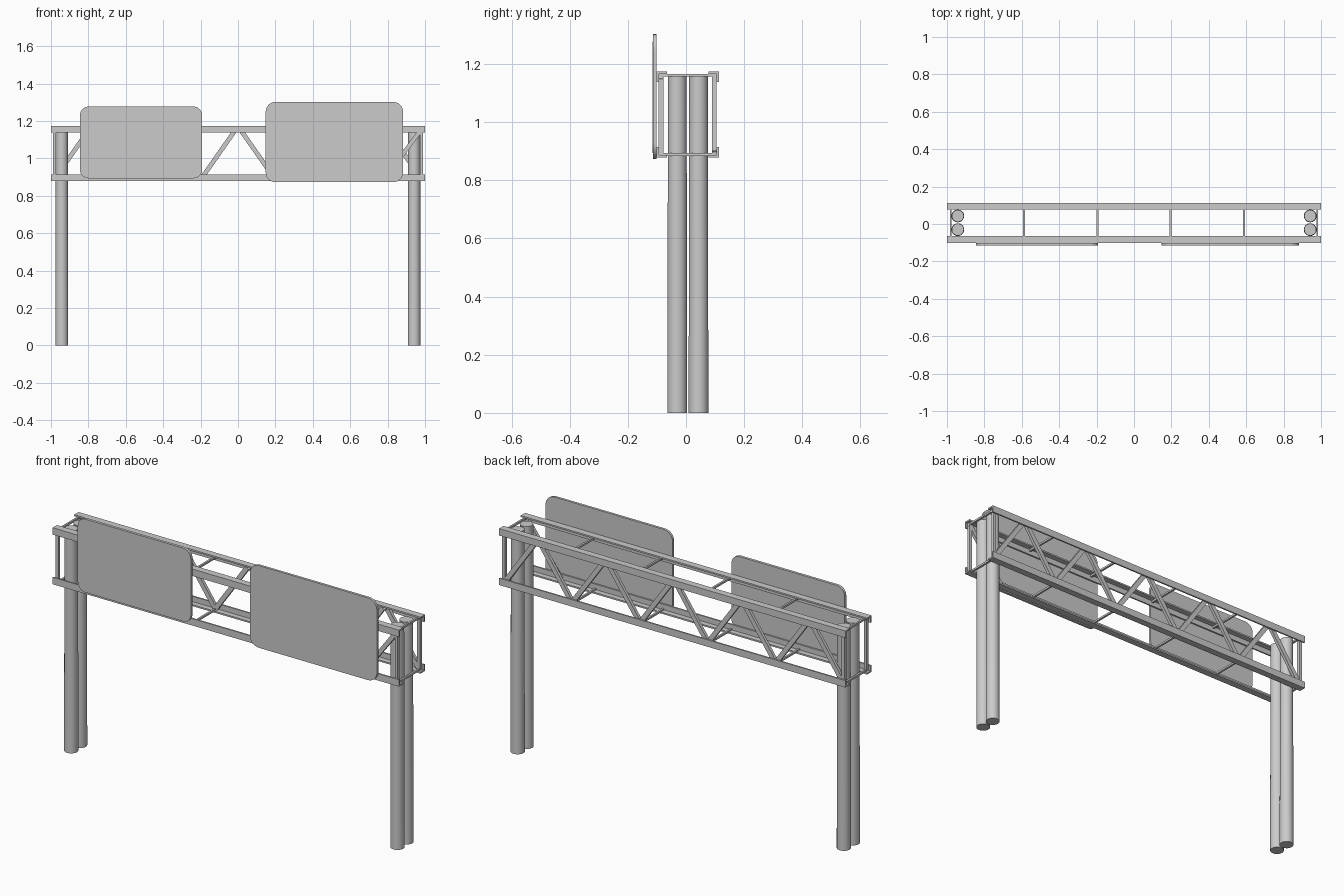
import bpy, bmesh, math
from mathutils import Vector, Matrix

if "Cube" in bpy.data.objects:
    bpy.data.objects.remove(bpy.data.objects["Cube"])


def make(name, bm):
    bmesh.ops.recalc_face_normals(bm, faces=bm.faces)
    me = bpy.data.meshes.new(name)
    bm.to_mesh(me)
    bm.free()
    ob = bpy.data.objects.new(name, me)
    bpy.context.collection.objects.link(ob)
    return ob


def extrude(bm, pts, vec):
    face = bm.faces.new([bm.verts.new(p) for p in pts])
    res = bmesh.ops.extrude_face_region(bm, geom=[face], use_keep_orig=True)
    vs = [g for g in res["geom"] if isinstance(g, bmesh.types.BMVert)]
    bmesh.ops.translate(bm, verts=vs, vec=vec)


def bar(bm, a, b, w, d):
    """Rectangular bar from a to b; d is its depth along y (or x for y bars)."""
    a, b = Vector(a), Vector(b)
    dirv = (b - a).normalized()
    side = Vector((0, 1, 0)) if abs(dirv.y) < 0.9 else Vector((1, 0, 0))
    other = dirv.cross(side)
    pts = [a + side * d / 2 * i + other * w / 2 * j
           for i, j in ((1, 1), (1, -1), (-1, -1), (-1, 1))]
    extrude(bm, pts, b - a)


Y_OUT = {"front": -0.101, "back": 0.113}     # outer chord faces
Y_WEB = {"front": -0.086, "back": 0.097}     # web member centres
Z_LOW, Z_HIGH = 0.879, 1.174
END = 0.98
STEP = 0.392

# Angle-section chords with flange outside and plate at top or bottom
for side, y in Y_OUT.items():
    s = -1 if side == "front" else 1
    for level, z, u in (("lower", Z_LOW, 1), ("upper", Z_HIGH, -1)):
        bm = bmesh.new()
        t, w = 0.008, 0.036
        prof = [(0, 0), (w, 0), (w, t), (t, t), (t, w), (0, w)]
        extrude(bm, [(-1, y - s * p, z + u * q) for p, q in prof], (2, 0, 0))
        make(f"{side}_{level}_chord", bm)

# End uprights
for side, y in Y_WEB.items():
    bm = bmesh.new()
    for x in (-END, END):
        bar(bm, (x, y, Z_LOW + 0.006), (x, y, Z_HIGH - 0.006), 0.016, 0.016)
    make(f"{side}_end_uprights", bm)

# Zigzag web of the back truss
bm = bmesh.new()
zl, zh = 0.892, 1.155
for i in range(-2, 3):
    x = i * STEP
    for s in (-1, 1):
        bar(bm, (x + s * STEP / 2, Y_WEB["back"], zl),
            (x + s * 0.012, Y_WEB["back"], zh), 0.024, 0.016)
make("back_diagonals", bm)

# Front end brace
bm = bmesh.new()
bar(bm, (2 * STEP, Y_WEB["front"], zl), (END, Y_WEB["front"], zh), 0.022, 0.016)
make("front_end_brace", bm)

# Cross bars joining the two trusses
for level, z in (("lower", 0.889), ("upper", 1.161)):
    bm = bmesh.new()
    for i in range(6):
        x = -END + i * STEP
        bar(bm, (x, -0.096, z), (x, 0.108, z), 0.01, 0.01)
    make(f"{level}_cross_bars", bm)

# Paired round posts
for sx, label in ((-1, "left"), (1, "right")):
    for y, row in ((-0.03, "front"), (0.043, "back")):
        bm = bmesh.new()
        bmesh.ops.create_cone(bm, cap_ends=True, segments=32, radius1=0.034,
                              radius2=0.032, depth=1.16,
                              matrix=Matrix.Translation((sx * 0.942, y, 0.58)))
        ob = make(f"{label}_{row}_post", bm)
        bpy.context.view_layer.objects.active = ob
        ob.select_set(True)
        bpy.ops.object.shade_smooth_by_angle(angle=math.radians(35))
        ob.select_set(False)


# Rounded sign panels
def panel(name, x0, x1, z0, z1, r, thick):
    bm = bmesh.new()
    pts = []
    corners = ((x1 - r, z1 - r), (x0 + r, z1 - r), (x0 + r, z0 + r), (x1 - r, z0 + r))
    for k, (cx, cz) in enumerate(corners):
        for j in range(9):
            a = math.pi / 2 * (k + j / 8)
            pts.append((cx + r * math.cos(a), -0.101, cz + r * math.sin(a)))
    extrude(bm, pts, (0, -thick, 0))
    make(name, bm)


panel("left_sign_panel", -0.845, -0.192, 0.894, 1.277, 0.045, 0.014)
panel("right_sign_panel", 0.148, 0.882, 0.873, 1.302, 0.052, 0.013)
